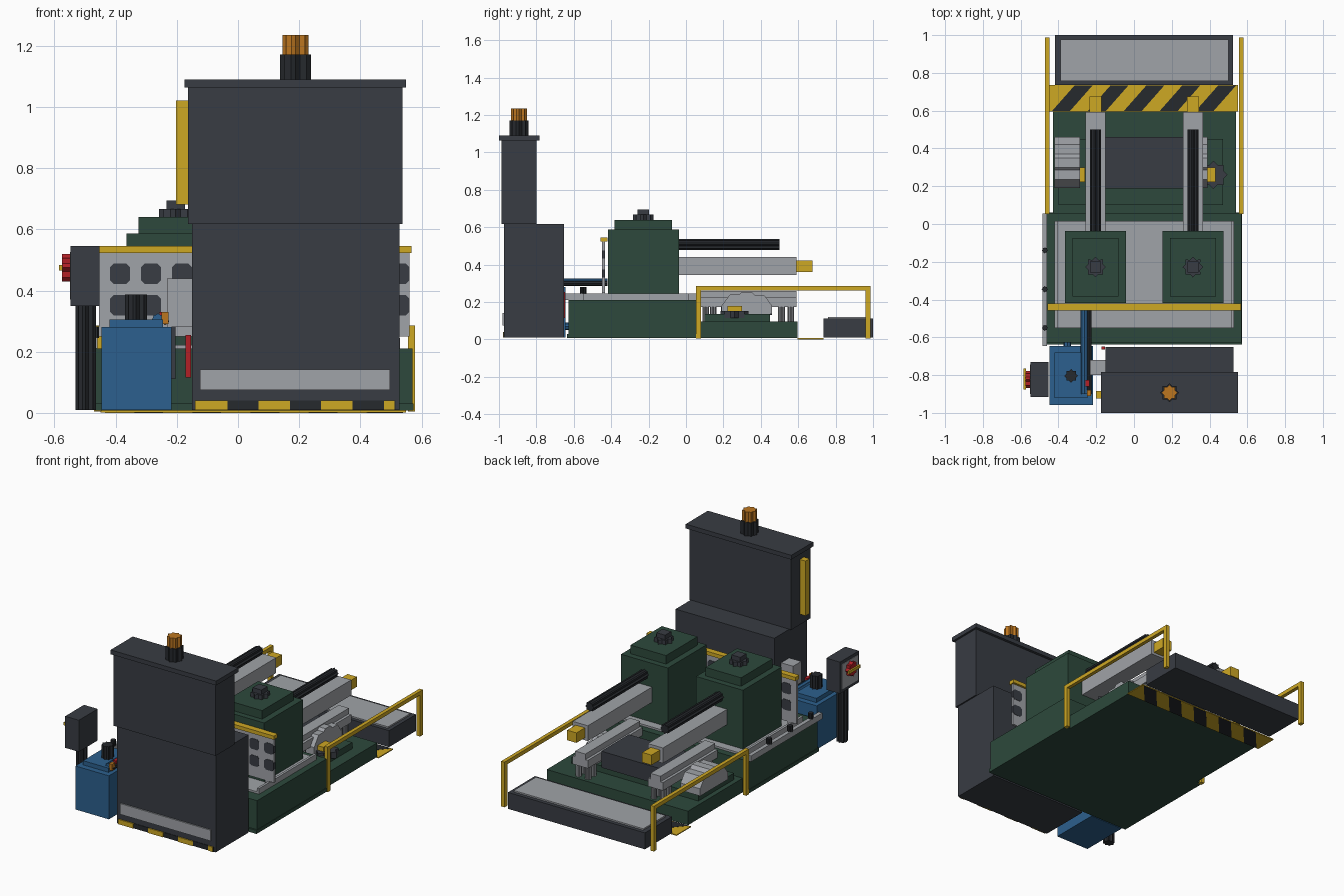
import bpy, bmesh, math
from mathutils import Matrix, Vector

cube = bpy.data.objects.get("Cube")
if cube:
    bpy.data.objects.remove(cube, do_unlink=True)


def material(name, rgb):
    lin = [(c / 255 / 12.92 if c < 11 else ((c / 255 + 0.055) / 1.055) ** 2.4) for c in rgb]
    m = bpy.data.materials.new(name)
    m.use_nodes = True
    m.diffuse_color = (*lin, 1)
    m.node_tree.nodes["Principled BSDF"].inputs["Base Color"].default_value = (*lin, 1)
    return m


DARK = material("dark grey paint", (56, 60, 67))
BLACK = material("black rubber", (38, 41, 45))
GREEN = material("machine green", (45, 73, 60))
GREY = material("light grey metal", (160, 163, 168))
YELLOW = material("safety yellow", (206, 168, 36))
BLUE = material("hydraulic blue", (44, 96, 142))
RED = material("signal red", (178, 32, 38))
ORANGE = material("amber", (188, 118, 32))


def finish(name, bm, mat):
    bmesh.ops.recalc_face_normals(bm, faces=bm.faces)
    me = bpy.data.meshes.new(name)
    bm.to_mesh(me)
    bm.free()
    me.materials.append(mat)
    ob = bpy.data.objects.new(name, me)
    bpy.context.collection.objects.link(ob)
    return ob


def box(name, mat, x0, x1, y0, y1, z0, z1):
    bm = bmesh.new()
    bmesh.ops.create_cube(bm, size=1)
    for v in bm.verts:
        v.co = Vector(((x0 + x1) / 2 + v.co.x * (x1 - x0),
                       (y0 + y1) / 2 + v.co.y * (y1 - y0),
                       (z0 + z1) / 2 + v.co.z * (z1 - z0)))
    return finish(name, bm, mat)


def extrude(name, mat, pts, depth, matrix):
    """Flat outline pushed along local z, then placed by a matrix."""
    bm = bmesh.new()
    face = bm.faces.new([bm.verts.new((a, b, 0)) for a, b in pts])
    new = bmesh.ops.extrude_face_region(bm, geom=[face])["geom"]
    for v in new:
        if isinstance(v, bmesh.types.BMVert):
            v.co.z += depth
    bm.transform(matrix)
    return finish(name, bm, mat)


AXES = {"z": Matrix.Identity(4),
        "y": Matrix.Rotation(-math.pi / 2, 4, "X"),
        "x": Matrix(((0, 0, 1, 0), (1, 0, 0, 0), (0, 1, 0, 0), (0, 0, 0, 1)))}


def fluted(name, mat, start, r, length, axis="z", inner=0.76, points=8):
    """Ribbed round part: an outline alternating between two radii."""
    pts = []
    for i in range(points * 2):
        a = math.pi * i / points
        q = r if i % 2 == 0 else r * inner
        pts.append((q * math.cos(a), q * math.sin(a)))
    return extrude(name, mat, pts, length, Matrix.Translation(start) @ AXES[axis])


# Machine bed
box("bed_front", GREEN, -0.465, 0.57, -0.627, 0.058, 0.01, 0.21)
box("bed_skirt", GREEN, -0.468, 0.573, -0.637, 0.062, 0.008, 0.03)
box("bed_rear", GREEN, -0.43, 0.54, 0.05, 0.595, 0.008, 0.095)
box("bed_tray", GREY, -0.42, 0.53, -0.55, 0.015, 0.205, 0.222)
for x in (-0.42, 0.515):
    box("tray_lip", GREY, x, x + 0.015, -0.55, 0.015, 0.21, 0.245)

# Coolant rail with valves along the right side
box("coolant_rail", GREY, -0.485, -0.46, -0.645, 0.055, 0.21, 0.247)
for y in (-0.14, -0.345, -0.55):
    fluted("valve", BLACK, (-0.472, y, 0.245), 0.017, 0.037)

# Two machining stations
for cx in (-0.204, 0.312):
    box("tower", GREEN, cx - 0.161, cx + 0.161, -0.418, -0.038, 0.21, 0.587)
    box("tower_cap", GREEN, cx - 0.122, cx + 0.122, -0.383, -0.075, 0.587, 0.64)
    fluted("cap_knob", DARK, (cx, -0.228, 0.64), 0.055, 0.027)
    box("cap_bolt", DARK, cx - 0.03, cx + 0.03, -0.258, -0.198, 0.66, 0.695)
    fluted("spindle", BLACK, (cx, -0.04, 0.508), 0.03, 0.54, "y")
    box("upper_slide", GREY, cx - 0.052, cx + 0.052, -0.04, 0.592, 0.345, 0.44)
    box("slide_end", YELLOW, cx - 0.032, cx + 0.032, 0.59, 0.675, 0.36, 0.422)
    box("lower_slide", GREY, cx - 0.052, cx + 0.052, 0.055, 0.592, 0.175, 0.225)
    box("lower_slide_top", GREY, cx - 0.035, cx + 0.035, 0.055, 0.592, 0.225, 0.26)
    for y in (0.105, 0.145, 0.51, 0.56):
        for s in (-1, 1):
            fluted("slide_leg", GREY, (cx + s * 0.032, y, 0.09), 0.018, 0.09)

# Work table between the stations, with clamps
box("table_pedestal", GREEN, -0.4, 0.47, 0.1, 0.45, 0.09, 0.135)
box("work_table", DARK, -0.18, 0.26, 0.188, 0.46, 0.13, 0.232)
fluted("table_motor", DARK, (0.42, 0.26, 0.115), 0.075, 0.038)
CLAMP = [(0.19, 0.135), (0.19, 0.18), (0.235, 0.24), (0.285, 0.24), (0.3, 0.255),
         (0.35, 0.255), (0.37, 0.235), (0.42, 0.235), (0.46, 0.18), (0.46, 0.135)]
for x0, x1 in ((-0.42, -0.285), (0.30, 0.39)):
    extrude("clamp_block", GREY, CLAMP, x1 - x0, Matrix.Translation((x0, 0, 0)) @ AXES["x"])
for x0, x1 in ((-0.32, -0.26), (0.385, 0.432)):
    box("clamp_stop", YELLOW, x0, x1, 0.222, 0.3, 0.15, 0.18)

# Perforated guard in front of the stations
box("guard_panel", GREY, -0.455, 0.56, -0.448, -0.434, 0.25, 0.525)
box("guard_rail", YELLOW, -0.457, 0.567, -0.458, -0.42, 0.523, 0.546)
for x in (-0.42, 0.50):
    box("guard_foot", GREY, x, x + 0.025, -0.448, -0.434, 0.2, 0.255)
w, c = 0.033, 0.012
HOLE = [(-w + c, -w), (w - c, -w), (w, -w + c), (w, w - c),
        (w - c, w), (-w + c, w), (-w, w - c), (-w, -w + c)]
for i in range(10):
    for z in (0.352, 0.455):
        place = Matrix.Translation((-0.386 + i * 0.1015, -0.45, z)) @ AXES["y"]
        extrude("guard_opening", DARK, HOLE, 0.018, place)

# Control cabinet
box("cabinet_lower", DARK, -0.15, 0.528, -0.972, -0.652, 0.01, 0.618)
box("cabinet_upper", DARK, -0.163, 0.537, -0.987, -0.8, 0.617, 1.065)
box("cabinet_lid", DARK, -0.175, 0.55, -1.0, -0.783, 1.063, 1.09)
box("cabinet_kick_panel", GREY, -0.125, 0.497, -0.98, -0.971, 0.075, 0.142)
box("cabinet_stripe", BLACK, -0.14, 0.515, -0.975, -0.971, 0.01, 0.04)
for x0, x1 in ((-0.14, -0.035), (0.067, 0.17), (0.272, 0.375), (0.478, 0.512)):
    box("cabinet_stripe_mark", YELLOW, x0, x1, -0.979, -0.971, 0.01, 0.04)
box("cabinet_handle", YELLOW, -0.202, -0.16, -0.925, -0.885, 0.682, 1.022)
fluted("beacon_base", BLACK, (0.188, -0.893, 1.088), 0.051, 0.084)
fluted("beacon_lamp", ORANGE, (0.188, -0.893, 1.17), 0.043, 0.066)

# Junction box and lines beside the cabinet
box("junction_box", GREY, -0.232, -0.148, -0.8, -0.72, 0.28, 0.44)
box("junction_post", DARK, -0.22, -0.205, -0.78, -0.765, 0.11, 0.33)
box("signal_rod", RED, -0.172, -0.154, -0.665, -0.648, 0.115, 0.255)
box("line_fitting", ORANGE, -0.25, -0.228, -0.91, -0.88, 0.29, 0.33)
box("line_marker", RED, -0.257, -0.236, -0.86, -0.825, 0.31, 0.33)
fluted("hydraulic_line", BLUE, (-0.262, -0.9, 0.305), 0.02, 0.48, "y", 0.85)
fluted("return_line", BLACK, (-0.238, -0.9, 0.3), 0.013, 0.48, "y", 0.85)

# Hydraulic unit
box("tank", BLUE, -0.447, -0.217, -0.957, -0.645, 0.01, 0.28)
box("tank_lid", BLUE, -0.42, -0.245, -0.92, -0.68, 0.28, 0.306)
fluted("pump_motor", BLACK, (-0.333, -0.804, 0.3), 0.036, 0.087)
fluted("drain_pipe", BLUE, (-0.353, -0.65, 0.07), 0.02, 0.04, "y", 0.85)

# Operator pendant
fluted("pendant_post", BLACK, (-0.498, -0.822, 0.01), 0.034, 0.345)
box("pendant_box", DARK, -0.547, -0.453, -0.915, -0.73, 0.35, 0.546)
box("pendant_panel", GREY, -0.55, -0.546, -0.9, -0.745, 0.37, 0.526)
fluted("stop_button", RED, (-0.575, -0.822, 0.475), 0.045, 0.03, "x")
box("pendant_handle", YELLOW, -0.585, -0.573, -0.877, -0.765, 0.466, 0.484)

# Rear platform and hazard mat
box("platform", DARK, -0.418, 0.523, 0.735, 1.0, 0.01, 0.112)
box("platform_top", GREY, -0.39, 0.5, 0.758, 0.976, 0.111, 0.121)
box("hazard_mat", YELLOW, -0.45, 0.55, 0.595, 0.735, 0.001, 0.007)
for i in range(5):
    x = -0.435 + i * 0.19
    shape = [(x, 0.597), (x + 0.095, 0.597), (x + 0.215, 0.733), (x + 0.12, 0.733)]
    extrude("hazard_stripe", BLACK, shape, 0.008, Matrix.Identity(4))

# Side railings
for x in (-0.47, 0.556):
    box("railing_bar", YELLOW, x, x + 0.023, 0.053, 0.987, 0.262, 0.286)
    for y in (0.053, 0.96):
        box("railing_post", YELLOW, x, x + 0.023, y, y + 0.027, 0.005, 0.265)
